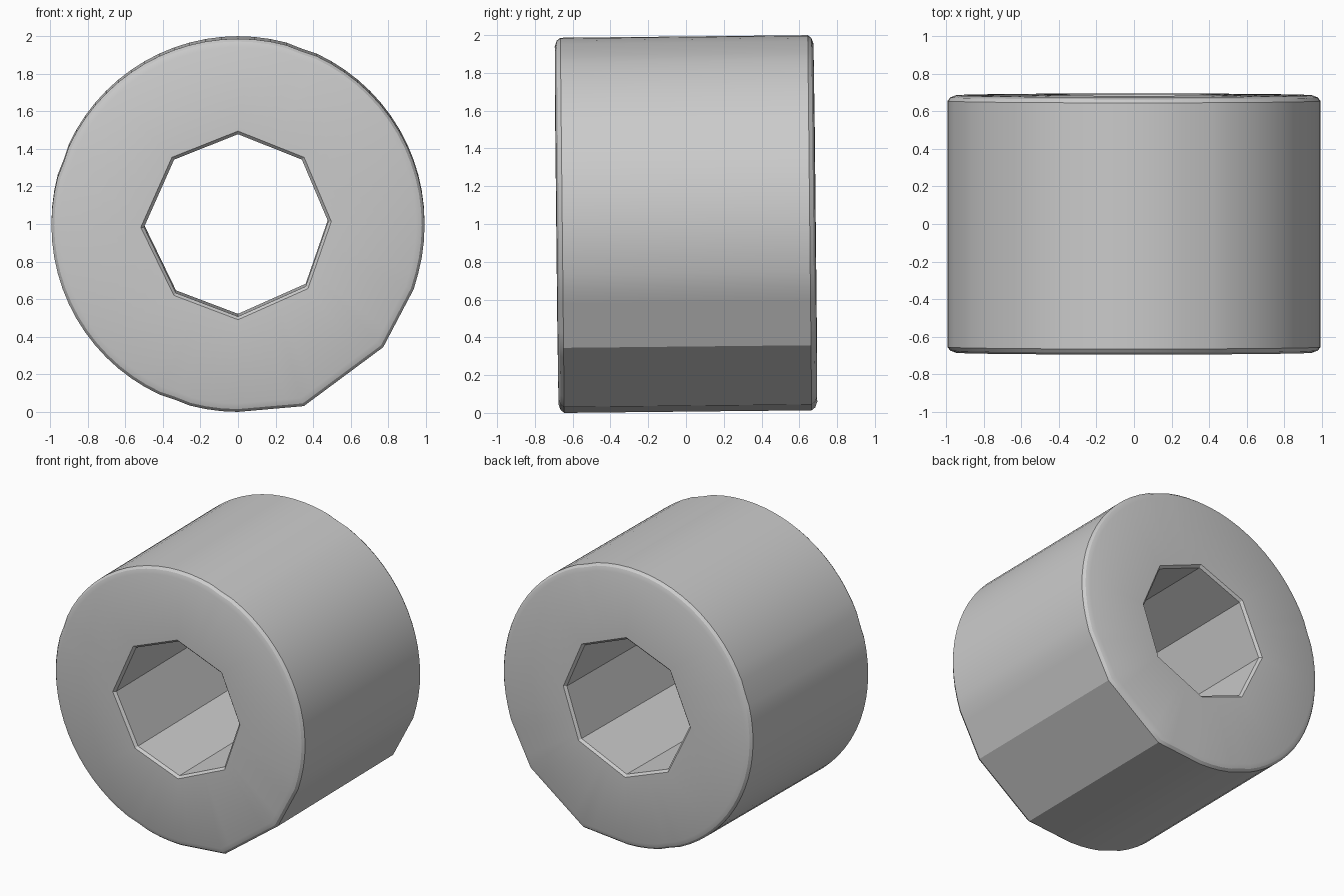
import bpy, bmesh, math
from mathutils import Matrix, Vector

if "Cube" in bpy.data.objects:
    bpy.data.objects.remove(bpy.data.objects["Cube"])

STEPS = 72          # divisions around the tube (multiple of 8)
R = 0.993           # outer radius
PER = STEPS // 8

# Slightly irregular octagonal bore, relative to the axis, starting at +x
BORE = [(0.48, 0.02), (0.34, 0.35), (0, 0.485), (-0.34, 0.35),
        (-0.50, -0.01), (-0.33, -0.36), (0, -0.485), (0.36, -0.325)]
# Flattened lower right of the outer wall: (angle, radius)
FLATS = [(-90, 0.993), (-70, 1.024), (-40, 1.009), (-20, 0.995)]
# Angles of the shallow lengthwise seams
SEAMS = [70, 160, 250]


def polar(deg, r):
    a = math.radians(deg)
    return Vector((r * math.cos(a), r * math.sin(a)))


def outer(i):
    deg = i * 360 / STEPS
    d = deg - 360 if deg >= 270 else deg
    for (a0, r0), (a1, r1) in zip(FLATS, FLATS[1:]):
        if a0 <= d <= a1:
            return polar(a0, r0).lerp(polar(a1, r1), (d - a0) / (a1 - a0))
    return polar(deg, R - (0.006 if deg in SEAMS else 0))


def bore(i):
    k, f = divmod(i, PER)
    return Vector(BORE[k]).lerp(Vector(BORE[(k + 1) % 8]), f / PER)


# Closed cross-section: (source outline, scale, y)
half = [(bore, 1.0, 0.67), (bore, 1.035, 0.687), (outer, 0.955, 0.685),
        (outer, 0.985, 0.674), (outer, 1.0, 0.655)]
section = half + [(f, s, -y) for f, s, y in reversed(half)]

bm = bmesh.new()
rings = []
for f, s, y in section:
    rings.append([bm.verts.new((f(i).x * s, y, f(i).y * s)) for i in range(STEPS)])
for j, ring in enumerate(rings):
    nxt = rings[(j + 1) % len(rings)]
    for i in range(STEPS):
        n = (i + 1) % STEPS
        bm.faces.new((ring[i], ring[n], nxt[n], nxt[i]))
bmesh.ops.recalc_face_normals(bm, faces=bm.faces)

# The whole tube leans very slightly
bm.transform(Matrix.Translation((0, 0, 1)) @ Matrix.Rotation(math.radians(0.6), 4, 'X'))
low = min(v.co.z for v in bm.verts)
bm.transform(Matrix.Translation((0, 0, -low)))

mesh = bpy.data.meshes.new("tube_bead")
bm.to_mesh(mesh)
bm.free()
tube = bpy.data.objects.new("tube_bead", mesh)
bpy.context.collection.objects.link(tube)
bpy.context.view_layer.objects.active = tube
tube.select_set(True)
bpy.ops.object.shade_smooth_by_angle(angle=math.radians(25))
